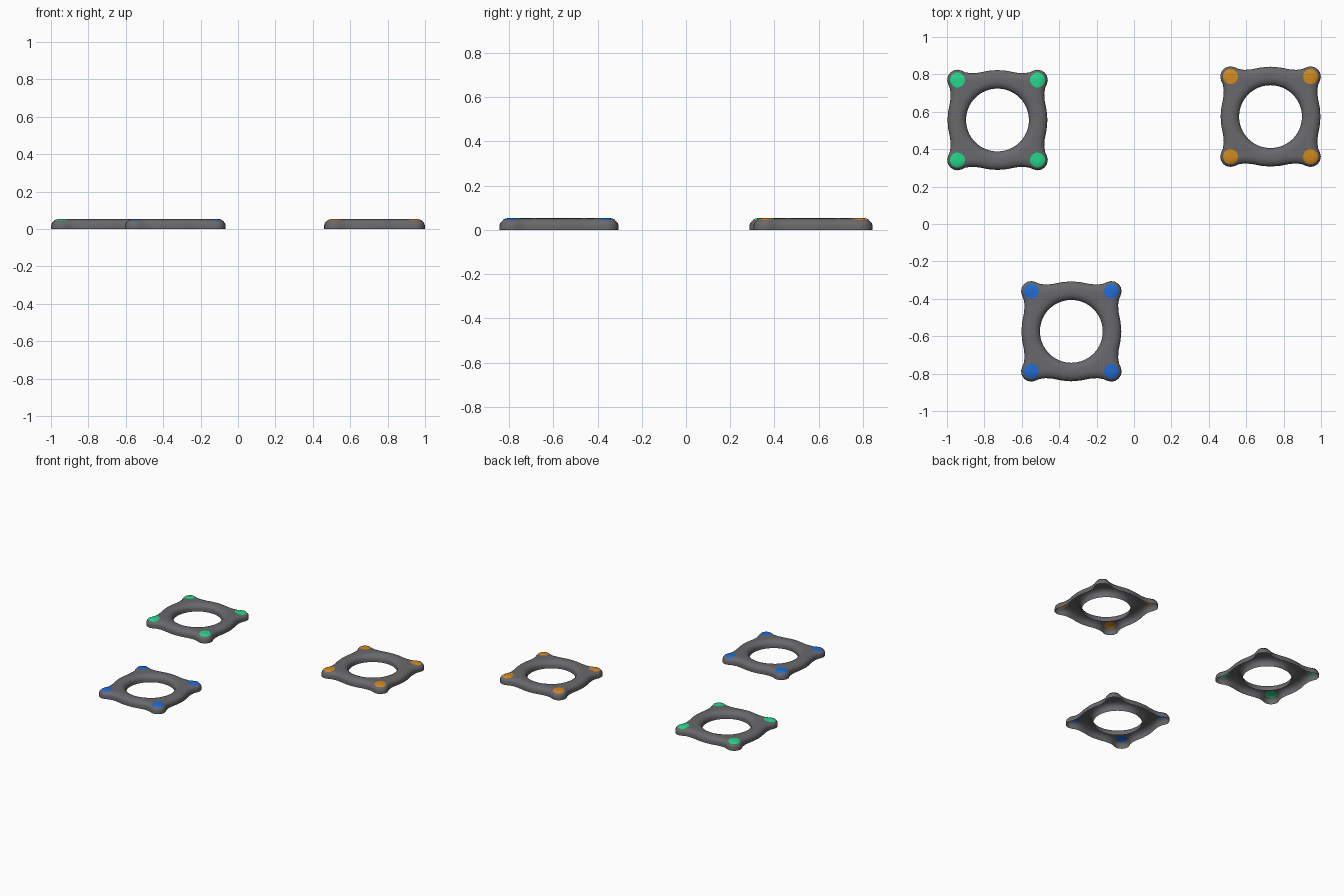
import bpy, bmesh, math
from mathutils import Vector

if "Cube" in bpy.data.objects:
    bpy.data.objects.remove(bpy.data.objects["Cube"])

HOLE, PAD, LOBE = 0.168, 0.214, 0.055   # hole radius, lobe offset, lobe radius
WALL, TOP, ROUND = 0.02, 0.0525, 0.043  # straight wall, full height, edge rounding


def material(name, rgb):
    m = bpy.data.materials.new(name)
    m.diffuse_color = (*rgb, 1)
    m.use_nodes = True
    m.node_tree.nodes["Principled BSDF"].inputs["Base Color"].default_value = m.diffuse_color
    return m


grey = material("dark grey", (0.14, 0.14, 0.15))
green = material("green", (0.017, 0.68, 0.26))
orange = material("orange", (0.65, 0.25, 0.012))
blue = material("blue", (0.014, 0.15, 0.66))

# Wavy outline: one eighth, mirrored and turned to make the whole loop
eighth = [(0, 0.267), (0.05, 0.263), (0.10, 0.253), (0.14, 0.25), (0.172, 0.255)]
for a in (117, 92, 68, 45):
    eighth.append((PAD + LOBE * math.cos(math.radians(a)),
                   PAD + LOBE * math.sin(math.radians(a))))
quarter = eighth + [(y, x) for x, y in eighth[-2:0:-1]]
outline = []
for k in range(4):
    for x, y in quarter:
        for _ in range(k):
            x, y = y, -x
        outline.append(Vector((x, y)))
N = len(outline)


def edge_distance(p):
    best = 9
    for i in range(N):
        a, b = outline[i], outline[(i + 1) % N]
        ab = b - a
        t = max(0, min(1, (p - a).dot(ab) / ab.length_squared))
        best = min(best, (a + ab * t - p).length)
    return best


def height(p):
    # rounded shell that falls away towards the outline and the hole
    d = min(edge_distance(p), max(0, p.length - HOLE), ROUND)
    return WALL + (TOP - WALL) * math.sqrt(max(0, 1 - (1 - d / ROUND) ** 2))


def finish(bm, name, mat):
    me = bpy.data.meshes.new(name)
    bm.to_mesh(me)
    bm.free()
    me.materials.append(mat)
    for f in me.polygons:
        f.use_smooth = True
    return me


def frame_mesh():
    bm = bmesh.new()
    inner = [Vector((math.sin(math.tau * i / N), math.cos(math.tau * i / N))) * HOLE
             for i in range(N)]
    steps = [0, 0.02, 0.06, 0.12, 0.19, 0.28, 0.37, 0.46, 0.55, 0.65, 0.75, 0.85, 0.93, 0.98, 1]
    rows = [[bm.verts.new((*p, 0)) for p in outline]]
    for t in steps:
        pts = [o.lerp(i, t) for o, i in zip(outline, inner)]
        rows.append([bm.verts.new((*p, height(p))) for p in pts])
    rows.append([bm.verts.new((*p, 0)) for p in inner])
    for r0, r1 in zip(rows, rows[1:]):
        for i in range(N):
            j = (i + 1) % N
            bm.faces.new((r0[i], r0[j], r1[j], r1[i]))
    return finish(bm, "frame", grey)


def dots_mesh(mat):
    # thin domed discs on the four lobes, seen from above and below
    bm = bmesh.new()
    for sx in (-1, 1):
        for sy in (-1, 1):
            c = Vector((sx * PAD, sy * PAD))
            for lift in (0.0012, -0.0012):
                def vert(r, a):
                    p = c + Vector((math.cos(a), math.sin(a))) * r
                    return bm.verts.new((*p, height(p) + lift))
                mid = vert(0, 0)
                rings = [[vert(r, math.tau * i / 20) for i in range(20)]
                         for r in (0.015, 0.028, 0.04)]
                for i in range(20):
                    j = (i + 1) % 20
                    faces = [(mid, rings[0][i], rings[0][j])]
                    faces += [(a[i], b[i], b[j], a[j]) for a, b in zip(rings, rings[1:])]
                    for f in faces:
                        bm.faces.new(f if lift > 0 else f[::-1])
    return finish(bm, "corner_dots", mat)


shell = frame_mesh()
if shell.polygons[N * 8].normal.z < 0:
    shell.flip_normals()

# Three identical frames with different dot colours
for label, mat, x, y in (("green", green, -0.73, 0.556),
                         ("orange", orange, 0.73, 0.574),
                         ("blue", blue, -0.335, -0.574)):
    for part, me in (("frame", shell), ("corner_dots", dots_mesh(mat))):
        ob = bpy.data.objects.new(f"{label}_{part}", me)
        ob.location = (x, y, 0)
        bpy.context.collection.objects.link(ob)
